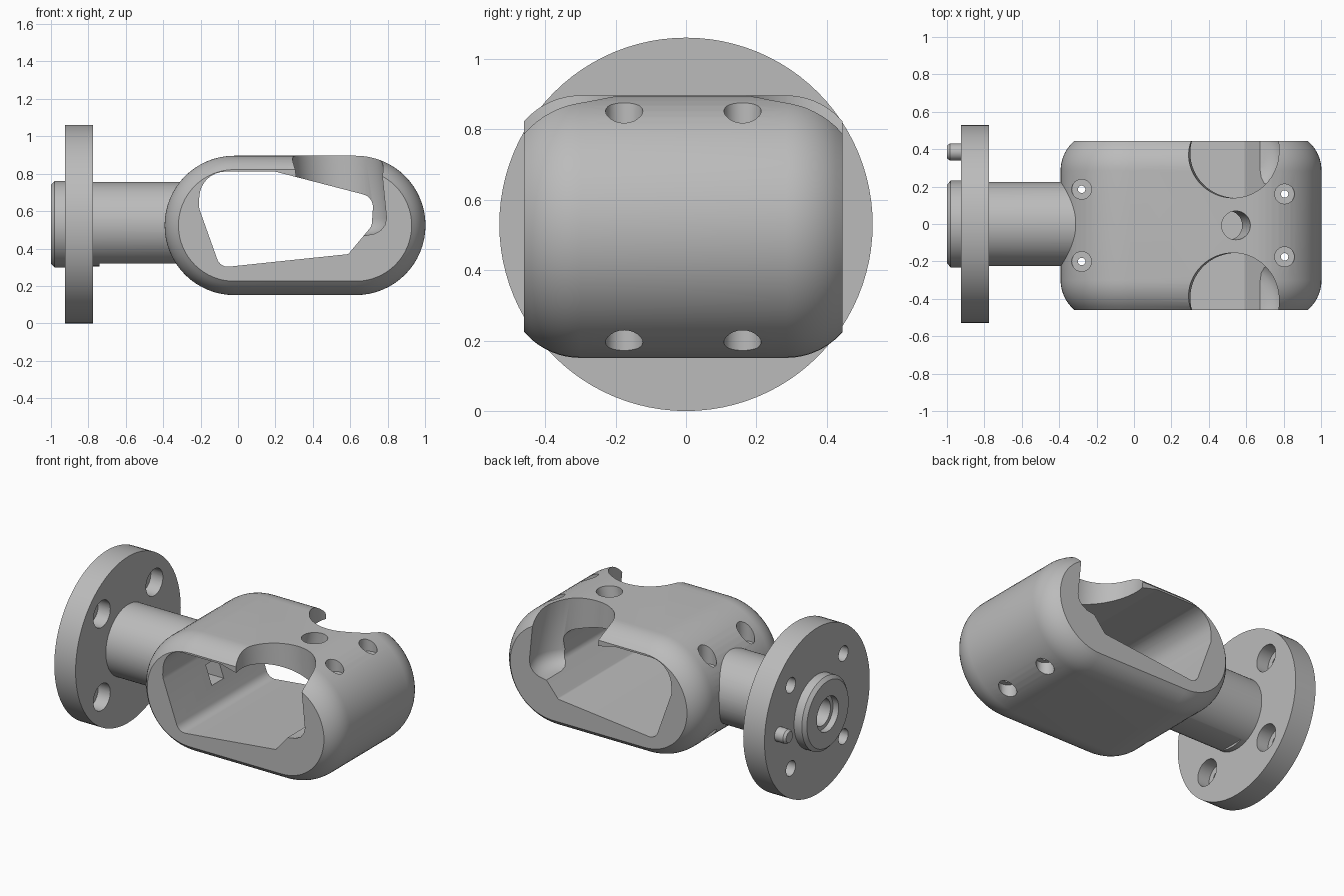
import bpy, bmesh, math
from mathutils import Vector

if "Cube" in bpy.data.objects:
    bpy.data.objects.remove(bpy.data.objects["Cube"], do_unlink=True)

grey = bpy.data.materials.new("cast_grey")
grey.use_nodes = True
colour = (0.5, 0.5, 0.5, 1)
grey.diffuse_color = colour
grey.node_tree.nodes["Principled BSDF"].inputs["Base Color"].default_value = colour

MID_Y = -0.0075      # middle of the housing
AXIS_Z = 0.53        # height of the flange axis


def loft(name, rings):
    """Closed solid through a list of matching point rings."""
    bm = bmesh.new()
    rows = [[bm.verts.new(p) for p in ring] for ring in rings]
    n = len(rows[0])
    for a, b in zip(rows, rows[1:]):
        for i in range(n):
            j = (i + 1) % n
            bm.faces.new((a[i], a[j], b[j], b[i]))
    bm.faces.new(rows[0])
    bm.faces.new(rows[-1])
    bmesh.ops.recalc_face_normals(bm, faces=bm.faces)
    mesh = bpy.data.meshes.new(name)
    bm.to_mesh(mesh)
    bm.free()
    mesh.materials.append(grey)
    obj = bpy.data.objects.new(name, mesh)
    bpy.context.collection.objects.link(obj)
    return obj


def circle_x(x, y, z, r, n=64):
    angles = [math.tau * i / n for i in range(n)]
    return [(x, y + r * math.cos(a), z + r * math.sin(a)) for a in angles]


def circle_z(x, y, z, r, n=32):
    angles = [math.tau * i / n for i in range(n)]
    return [(x + r * math.cos(a), y + r * math.sin(a), z) for a in angles]


def stadium(y, inset, n=32):
    pts = []
    for cx, start in ((0.63, -math.pi / 2), (-0.02, math.pi / 2)):
        for i in range(n + 1):
            a = start + math.pi * i / n
            r = 0.3725 - inset
            pts.append((cx + r * math.cos(a), y, 0.5235 + r * math.sin(a)))
    return pts


def rounded(corners, y, n=8):
    """Polygon in x and z with each corner (x, z, radius) rounded."""
    pts = []
    for i, (x, z, r) in enumerate(corners):
        p = Vector((x, z))
        a = (Vector(corners[i - 1][:2]) - p).normalized()
        b = (Vector(corners[(i + 1) % len(corners)][:2]) - p).normalized()
        half = a.angle(b) / 2
        centre = p + (a + b).normalized() * r / math.sin(half)
        start = p + a * r / math.tan(half) - centre
        end = p + b * r / math.tan(half) - centre
        sweep = start.angle(end)
        for k in range(n + 1):
            t = k / n
            q = centre + (start * math.sin((1 - t) * sweep) + end * math.sin(t * sweep)) / math.sin(sweep)
            pts.append((q.x, y, q.y))
    return pts


def combine(target, tool, operation):
    mod = target.modifiers.new("combine", "BOOLEAN")
    mod.operation = operation
    mod.solver = "EXACT"
    mod.object = tool
    bpy.context.view_layer.objects.active = target
    bpy.ops.object.modifier_apply(modifier=mod.name)
    bpy.data.objects.remove(tool, do_unlink=True)


def cut(tool):
    combine(body, tool, "DIFFERENCE")


# Housing: stadium section with arched edges at both open sides
half, arch, depth = 0.4525, 0.21, 0.16
steps = [depth * i / 8 for i in range(9)]
edge = [(half - d, arch - math.sqrt(arch ** 2 - (depth - d) ** 2)) for d in steps]
sections = [(-y, s) for y, s in edge] + [(y, s) for y, s in reversed(edge)]
body = loft("arm_housing", [stadium(MID_Y + y, s) for y, s in sections])

# Boss, flange and neck turned about one axis
turned = [(-1.0, 0.21), (-0.98, 0.232), (-0.925, 0.232), (-0.925, 0.53),
          (-0.775, 0.53), (-0.775, 0.225), (-0.25, 0.225)]
neck = loft("flanged_neck", [circle_x(x, 0, AXIS_Z, r, 96) for x, r in turned])

# Flat along the underside of the neck
flat = loft("flat_cutter", [[(x, -0.3, 0.2), (x, 0.3, 0.2), (x, 0.3, 0.32), (x, -0.3, 0.32)]
                            for x in (-0.74, -0.1)])
combine(neck, flat, "DIFFERENCE")
combine(body, neck, "UNION")

# Window through the housing
window = [(-0.21, 0.62, 0.1), (-0.2, 0.811, 0.14), (0.2, 0.811, 0.03), (0.725, 0.675, 0.07),
          (0.715, 0.52, 0.06), (0.59, 0.37, 0.02), (-0.095, 0.298, 0.06)]
cut(loft("window_cutter", [rounded(window, y) for y in (-0.7, 0.7)]))

# Scallops on both sides of the roof, leaning and rounded at the bottom
scallop = [(1.1, 0.24), (0.56, 0.24), (0.525, 0.228), (0.497, 0.205), (0.478, 0.17), (0.47, 0.13)]
for side in (-1, 1):
    cut(loft("scallop_cutter", [circle_z(0.53 + (0.895 - z) * 0.1, MID_Y + side * 0.387, z, r, 64)
                                for z, r in scallop]))

# Leaning hole in the roof
cut(loft("roof_hole_cutter", [circle_z(0.545 + (z - 0.895) * 0.24, MID_Y, z, 0.077)
                              for z in (0.6, 1.0)]))

# Counterbored screw holes, open at top and bottom
for x, y, seat in ((-0.28, 0.193, 0.18), (0.805, 0.168, 0.27)):
    for side in (-1, 1):
        low, high = 0.5235 - seat, 0.5235 + seat
        levels = [(0.0, 0.053), (low, 0.053), (low, 0.02), (high, 0.02), (high, 0.053), (1.1, 0.053)]
        cut(loft("screw_cutter", [circle_z(x, MID_Y + side * y, z, r, 24) for z, r in levels]))

# Flange bolt holes, counterbored on the neck side
for y in (-0.265, 0.265):
    for z in (-0.265, 0.265):
        levels = [(-1.1, 0.048), (-0.86, 0.048), (-0.86, 0.085), (-0.7, 0.085)]
        cut(loft("bolt_cutter", [circle_x(x, y, AXIS_Z + z, r, 32) for x, r in levels]))

# Bore through the neck, ending in a square opening
bore = [(-1.1, 0.11), (-0.96, 0.11), (-0.96, 0.085), (-0.35, 0.085)]
cut(loft("bore_cutter", [circle_x(x, 0, AXIS_Z, r, 48) for x, r in bore]))
cut(loft("square_cutter", [[(x, y * 0.06, AXIS_Z - 0.04 + z * 0.06)
                            for y, z in ((-1, -1), (1, -1), (1, 1), (-1, 1))]
                           for x in (-0.4, 0.0)]))

# Locating pin on the flange
pin_profile = [(-1.0, 0.034), (-0.985, 0.045), (-0.9, 0.045)]
pin = loft("locating_pin", [circle_x(x, 0.385, AXIS_Z, r, 32) for x, r in pin_profile])

for obj in (body, pin):
    bpy.ops.object.select_all(action="DESELECT")
    obj.select_set(True)
    bpy.context.view_layer.objects.active = obj
    bpy.ops.object.shade_smooth_by_angle(angle=math.radians(25))
